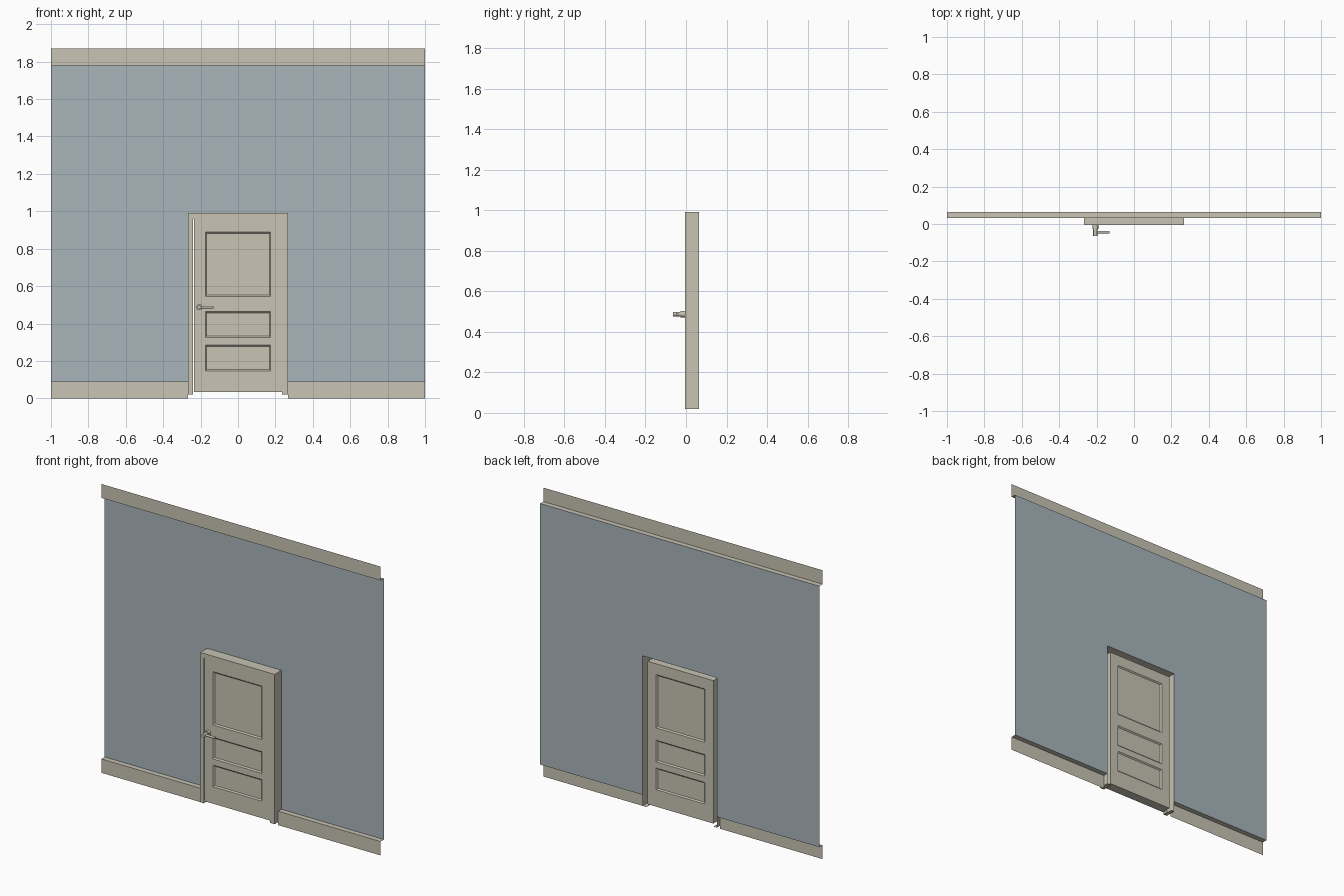
import bpy, bmesh, math
from mathutils import Vector, Matrix

if "Cube" in bpy.data.objects:
    bpy.data.objects.remove(bpy.data.objects["Cube"])


def material(name, rgb):
    m = bpy.data.materials.new(name)
    m.diffuse_color = (*rgb, 1)
    m.use_nodes = True
    m.node_tree.nodes["Principled BSDF"].inputs["Base Color"].default_value = m.diffuse_color
    return m


TRIM = material("cream trim", (0.578, 0.546, 0.456))
BLUE = material("blue grey wall", (0.392, 0.462, 0.500))

WALL_Y, SKIRT_Y, FRONT_Y = 0.064, 0.031, -0.006
OUT, IN = 0.266, 0.235          # half widths of casing and door
TOP, DOOR_TOP = 0.99, 0.96


def finish(name, bm, mat):
    me = bpy.data.meshes.new(name)
    bm.to_mesh(me)
    bm.free()
    me.materials.append(mat)
    ob = bpy.data.objects.new(name, me)
    bpy.context.collection.objects.link(ob)
    return ob


def quad(bm, *pts):
    bm.faces.new([bm.verts.new(p) for p in pts])


def upright(bm, x0, x1, z0, z1, y):
    """Sheet facing the front."""
    quad(bm, (x0, y, z0), (x1, y, z0), (x1, y, z1), (x0, y, z1))


def shelf(bm, x0, x1, y0, y1, z, up=True):
    """Level sheet facing up or down."""
    p = [(x0, y0, z), (x1, y0, z), (x1, y1, z), (x0, y1, z)]
    quad(bm, *(p if up else p[::-1]))


# Wall sheet with the door opening
bm = bmesh.new()
upright(bm, -1, -OUT, 0.09, 1.78, WALL_Y)
upright(bm, OUT, 1, 0.09, 1.78, WALL_Y)
upright(bm, -OUT, OUT, TOP, 1.78, WALL_Y)
finish("wall", bm, BLUE)

# Skirting boards: front strip and top ledge
for side, x0, x1 in (("left", -1, -OUT), ("right", OUT, 1)):
    bm = bmesh.new()
    upright(bm, x0, x1, 0, 0.09, SKIRT_Y)
    shelf(bm, x0, x1, SKIRT_Y, WALL_Y, 0.09)
    finish("skirting_" + side, bm, TRIM)

# Crown moulding: front strip and underside
bm = bmesh.new()
upright(bm, -1, 1, 1.78, 1.87, SKIRT_Y)
shelf(bm, -1, 1, SKIRT_Y, WALL_Y, 1.78, up=False)
finish("crown_moulding", bm, TRIM)

# Door casing: hollow shell with a narrow gap on the latch side
bm = bmesh.new()
for x0, x1 in ((-OUT, -IN - 0.006), (IN, OUT)):
    upright(bm, x0, x1, 0.02, DOOR_TOP, FRONT_Y)
    shelf(bm, x0, x1, FRONT_Y, WALL_Y, 0.02, up=False)
upright(bm, -OUT, OUT, DOOR_TOP, TOP, FRONT_Y)
shelf(bm, -OUT, OUT, FRONT_Y, WALL_Y, TOP)
quad(bm, (-OUT, WALL_Y, 0.02), (-OUT, FRONT_Y, 0.02),
     (-OUT, FRONT_Y, TOP), (-OUT, WALL_Y, TOP))
quad(bm, (OUT, FRONT_Y, 0.02), (OUT, WALL_Y, 0.02),
     (OUT, WALL_Y, TOP), (OUT, FRONT_Y, TOP))
finish("door_casing", bm, TRIM)

# Door slab with three recessed panels on both sides
BACK_Y, BOTTOM = 0.056, 0.035
PANELS = ((0.145, 0.285), (0.325, 0.465), (0.545, 0.89))
bm = bmesh.new()
bmesh.ops.create_cube(bm, size=1, matrix=Matrix.LocRotScale(
    Vector((0, (BACK_Y + FRONT_Y) / 2, (BOTTOM + DOOR_TOP) / 2)), None,
    Vector((2 * IN, BACK_Y - FRONT_Y, DOOR_TOP - BOTTOM))))


def cut(co, no):
    bmesh.ops.bisect_plane(bm, geom=bm.verts[:] + bm.edges[:] + bm.faces[:],
                           plane_co=co, plane_no=no)


for x in (-0.175, 0.175):
    cut((x, 0, 0), (1, 0, 0))
for pair in PANELS:
    for z in pair:
        cut((0, 0, z), (0, 0, 1))
bm.normal_update()
panels = []
for f in bm.faces:
    c = f.calc_center_median()
    if abs(f.normal.y) > 0.9 and abs(c.x) < 0.1 and any(a < c.z < b for a, b in PANELS):
        panels.append(f)
bmesh.ops.inset_individual(bm, faces=panels, thickness=0.011, depth=-0.007)
finish("door", bm, TRIM)


# Lever handle: rosette, spindle and lever
def rod(name, a, b, r):
    a, b = Vector(a), Vector(b)
    bm = bmesh.new()
    rot = (b - a).to_track_quat('Z', 'Y').to_matrix().to_4x4()
    bmesh.ops.create_cone(bm, cap_ends=True, segments=16, radius1=r, radius2=r,
                          depth=(b - a).length,
                          matrix=Matrix.Translation((a + b) / 2) @ rot)
    ob = finish(name, bm, TRIM)
    for p in ob.data.polygons:
        p.use_smooth = len(p.vertices) == 4
    ob.data.set_sharp_from_angle(angle=math.radians(40))


HX, HZ = -0.207, 0.487
rod("handle_rosette", (HX, FRONT_Y, HZ), (HX, -0.026, HZ), 0.016)
rod("handle_spindle", (HX, -0.026, HZ), (HX, -0.064, HZ), 0.011)
rod("handle_lever", (HX, -0.044, HZ), (-0.132, -0.044, HZ), 0.007)
